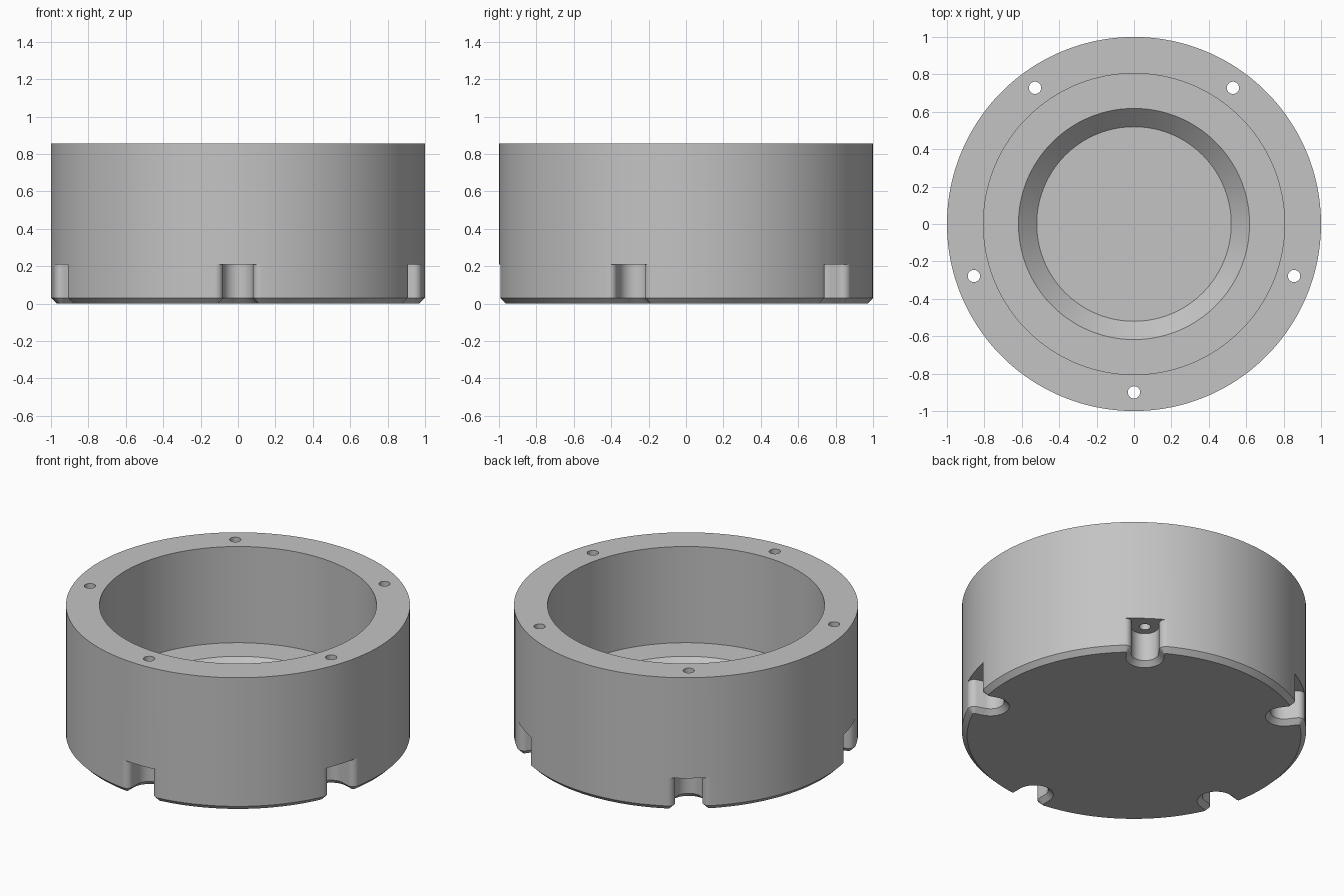
import bpy, bmesh, math
from math import cos, sin, pi, radians

cube = bpy.data.objects.get("Cube")
if cube:
    bpy.data.objects.remove(cube, do_unlink=True)

RADIUS, HEIGHT, CHAMFER = 1.0, 0.855, 0.03
NOTCH_TOP, NOTCH_HALF, HOLE_RING, HOLE_R = 0.21, 0.08, 0.9, 0.033
FILLET, COUNT = 0.04, 5
STEP = 2 * pi / COUNT
ANGLES = [-pi / 2 + i * STEP for i in range(COUNT)]
OFF = NOTCH_HALF + FILLET
FU = math.sqrt((RADIUS - FILLET) ** 2 - OFF ** 2)
MOUTH = math.atan2(OFF, FU)          # half angle of the notch mouth
ARC_N, MOUTH_N = 24, 6

grey = bpy.data.materials.new("plain grey")
grey.use_nodes = True
grey.diffuse_color = (0.55, 0.55, 0.55, 1)
grey.node_tree.nodes["Principled BSDF"].inputs["Base Color"].default_value = (0.55, 0.55, 0.55, 1)


def arc(cx, cy, r, a, b, n):
    return [(cx + r * cos(a + (b - a) * i / n), cy + r * sin(a + (b - a) * i / n))
            for i in range(n + 1)]


def notch(c):
    """Filleted slot outline, offset into the material by c."""
    return (arc(FU, -OFF, FILLET - c, -MOUTH, pi / 2, 8)
            + arc(HOLE_RING, 0, NOTCH_HALF + c, -pi / 2, -3 * pi / 2, 20)
            + arc(FU, OFF, FILLET - c, -pi / 2, MOUTH, 8))


def turn(p, a):
    return (p[0] * cos(a) - p[1] * sin(a), p[0] * sin(a) + p[1] * cos(a))


bm = bmesh.new()


def bridge(a, b, closed=True):
    n = len(a)
    for i in range(n if closed else n - 1):
        j = (i + 1) % n
        bm.faces.new((a[i], a[j], b[j], b[i]))


def add(points, z):
    return [bm.verts.new((x, y, z)) for x, y in points]


# Upper circle directions: notch mouths followed by plain wall
dirs = []
for a in ANGLES:
    dirs += [a - MOUTH + 2 * MOUTH * i / MOUTH_N for i in range(MOUTH_N)]
    dirs += [a + MOUTH + (STEP - 2 * MOUTH) * i / ARC_N for i in range(ARC_N)]


def ring(r, z):
    return add([(r * cos(d), r * sin(d)) for d in dirs], z)


# Outer wall, rim, bore, ledge, sloped seat and floor
rings = [ring(RADIUS, NOTCH_TOP), ring(RADIUS, HEIGHT), ring(0.805, HEIGHT),
         ring(0.805, 0.238), ring(0.618, 0.238), ring(0.52, 0.14)]
for lo, hi in zip(rings, rings[1:]):
    bridge(lo, hi)
bm.faces.new(rings[-1])

# Notched base: the top loop shares the wall vertices
base = rings[0]
per = MOUTH_N + ARC_N
top = []
for k, a in enumerate(ANGLES):
    first, last = base[k * per], base[k * per + MOUTH_N]
    inner = add([turn(p, a) for p in notch(0)[1:-1]], NOTCH_TOP)
    top += [first] + inner + [last] + base[k * per + MOUTH_N + 1:(k + 1) * per]
    mouth = base[k * per:k * per + MOUTH_N + 1]
    bm.faces.new(mouth + inner[::-1])


def outline(c, z):
    pts = []
    for a in ANGLES:
        pts += [turn(p, a) for p in notch(c)]
        pts += arc(0, 0, RADIUS - c, a + MOUTH, a + STEP - MOUTH, ARC_N)[1:-1]
    return add(pts, z)


edge, foot = outline(0, CHAMFER), outline(CHAMFER, 0)
bridge(edge, top)
bridge(foot, edge)
bm.faces.new(foot[::-1])
bmesh.ops.recalc_face_normals(bm, faces=bm.faces[:])

mesh = bpy.data.meshes.new("round_housing")
bm.to_mesh(mesh)
bm.free()
mesh.materials.append(grey)
body = bpy.data.objects.new("round_housing", mesh)
bpy.context.collection.objects.link(body)

# Screw holes through the wall above each notch
bm = bmesh.new()
for a in ANGLES:
    made = bmesh.ops.create_cone(bm, cap_ends=True, segments=24, radius1=HOLE_R,
                                 radius2=HOLE_R, depth=1)
    bmesh.ops.translate(bm, verts=made["verts"],
                        vec=(HOLE_RING * cos(a), HOLE_RING * sin(a), 0.6))
cut_mesh = bpy.data.meshes.new("hole_cutter")
bm.to_mesh(cut_mesh)
bm.free()
cut_mesh.materials.append(grey)
cutter = bpy.data.objects.new("hole_cutter", cut_mesh)
bpy.context.collection.objects.link(cutter)
cutter.hide_render = True

mod = body.modifiers.new("holes", "BOOLEAN")
mod.operation, mod.solver, mod.object = "DIFFERENCE", "EXACT", cutter
bpy.ops.object.select_all(action="DESELECT")
bpy.context.view_layer.objects.active = body
body.select_set(True)
bpy.ops.object.modifier_apply(modifier="holes")
bpy.data.objects.remove(cutter, do_unlink=True)
bpy.ops.object.shade_smooth_by_angle(angle=radians(30))
